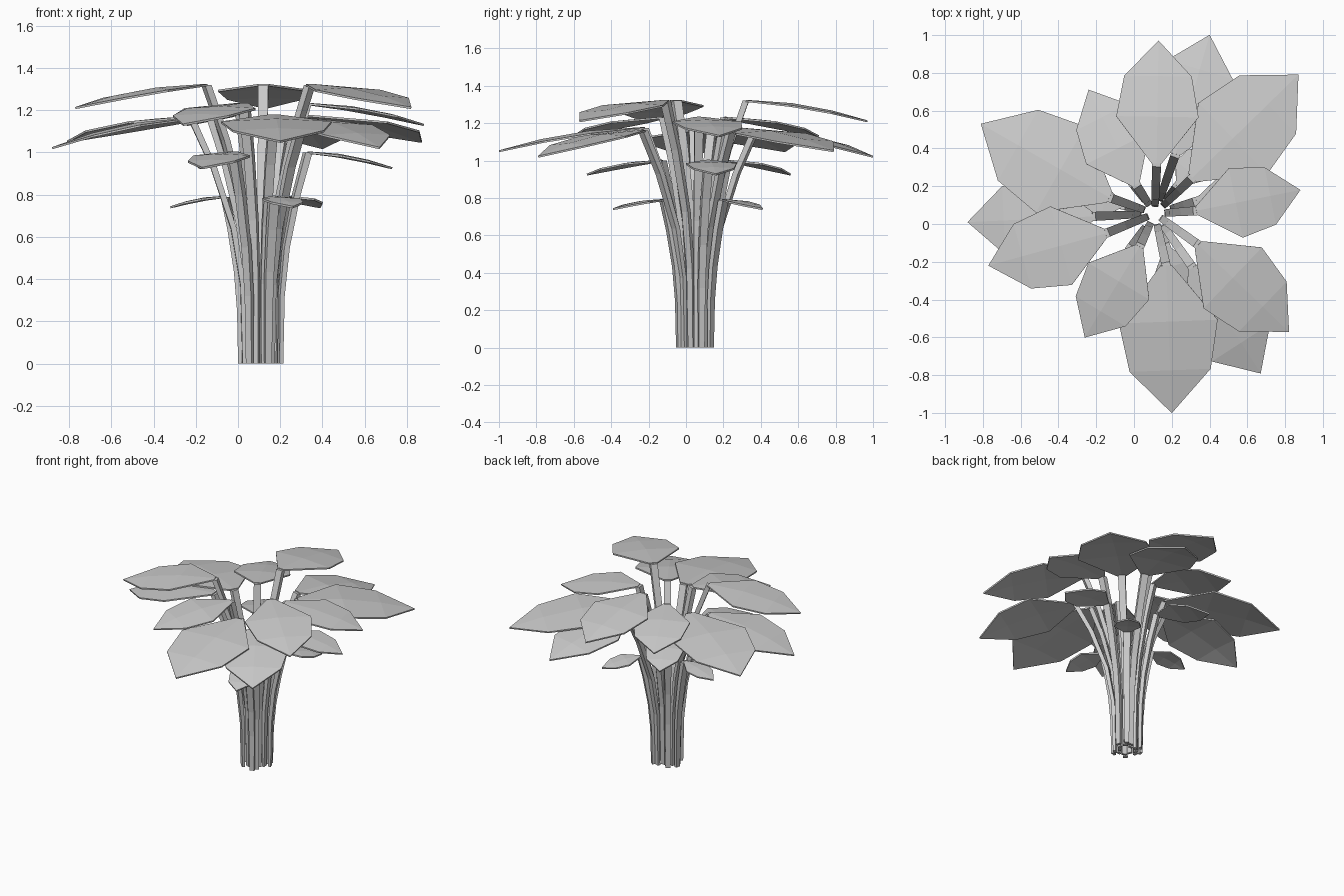
import bpy
import bmesh
from mathutils import Vector

if "Cube" in bpy.data.objects:
    bpy.data.objects.remove(bpy.data.objects["Cube"])

CENTRE = Vector((0.11, 0.055, 0))

# Six tiers of three leaves:
# stem foot radius, leaf base height, tip height, [(base x, y, tip x, y), ...]
TIERS = [
    (0.045, 1.32, 1.21, [(0.12, 0.32, 0.13, 0.97), (0.34, -0.11, 0.82, -0.57),
                         (-0.15, -0.05, -0.77, -0.22)]),
    (0.06, 1.23, 1.13, [(0.33, 0.07, 0.88, 0.18), (0.03, -0.12, -0.26, -0.60),
                        (0.01, 0.21, -0.24, 0.71)]),
    (0.065, 1.175, 1.05, [(0.31, 0.245, 0.87, 0.79), (0.17, -0.22, 0.20, -1.0),
                          (-0.13, 0.14, -0.81, 0.53)]),
    (0.08, 1.16, 1.02, [(0.22, 0.37, 0.40, 1.0), (0.31, -0.23, 0.67, -0.79),
                        (-0.22, 0.04, -0.88, 0.01)]),
    (0.095, 1.0, 0.925, [(0.33, 0.12, 0.73, 0.16), (-0.02, -0.13, -0.17, -0.53),
                         (-0.01, 0.22, -0.18, 0.56)]),
    (0.10, 0.79, 0.74, [(-0.06, 0.10, -0.32, 0.14), (0.17, -0.12, 0.26, -0.39),
                        (0.23, 0.20, 0.39, 0.41)]),
]

# Leaf outline: position along leaf, half width / length, share of droop
LEAF = [(0.0, 0.04, 0.0), (0.38, 0.335, 0.16), (0.71, 0.275, 0.52)]
# Stem path: share of height, share of outward reach
STEM = [(0.0, 0.0), (0.32, 0.03), (0.55, 0.2), (0.8, 0.58), (1.0, 1.0)]


def finish(bm, name):
    bmesh.ops.recalc_face_normals(bm, faces=bm.faces)
    mesh = bpy.data.meshes.new(name)
    bm.to_mesh(mesh)
    bm.free()
    obj = bpy.data.objects.new(name, mesh)
    bpy.context.collection.objects.link(obj)
    return obj


def leaf(base, tip):
    along = Vector((tip.x - base.x, tip.y - base.y, 0))
    length = along.length
    side = Vector((-along.y, along.x, 0)) / length
    drop = tip.z - base.z
    bm = bmesh.new()
    rows = []
    for t, w, d in LEAF:
        mid = base + along * t + Vector((0, 0, drop * d))
        fold = Vector((0, 0, -0.05 * w * length))
        rows.append([bm.verts.new(p) for p in (mid - side * w * length + fold, mid,
                                               mid + side * w * length + fold)])
    end = bm.verts.new(tip)
    for a, b in zip(rows, rows[1:]):
        for i in (0, 1):
            bm.faces.new((a[i], b[i], b[i + 1], a[i + 1]))
    for i in (0, 1):
        bm.faces.new((rows[-1][i], end, rows[-1][i + 1]))
    for f in bm.faces:
        f.normal_update()
        if f.normal.z < 0:
            f.normal_flip()
    obj = finish(bm, "leaf")
    # thin leaf body
    mod = obj.modifiers.new("thickness", "SOLIDIFY")
    mod.thickness = 0.01
    mod.offset = 0


def stem(base, foot):
    out = Vector((base.x, base.y, 0)) - CENTRE
    reach = out.length
    out.normalize()
    side = Vector((-out.y, out.x, 0))
    bm = bmesh.new()
    rings = []
    for h, s in STEM:
        p = CENTRE + out * (foot + (reach - foot) * s) + Vector((0, 0, base.z * h))
        w = 0.016 + 0.008 * h
        t = 0.009 + 0.008 * h
        rings.append([bm.verts.new(p + side * w * a + out * t * b)
                      for a, b in ((-1, -1), (1, -1), (1, 1), (-1, 1))])
    for a, b in zip(rings, rings[1:]):
        for i in range(4):
            j = (i + 1) % 4
            bm.faces.new((a[i], a[j], b[j], b[i]))
    bm.faces.new(rings[0])
    bm.faces.new(rings[-1])
    finish(bm, "stem")


# Leaves with their stems
for foot, z_base, z_tip, leaves in TIERS:
    for bx, by, tx, ty in leaves:
        base = Vector((bx, by, z_base))
        stem(base, foot)
        leaf(base, Vector((tx, ty, z_tip)))
